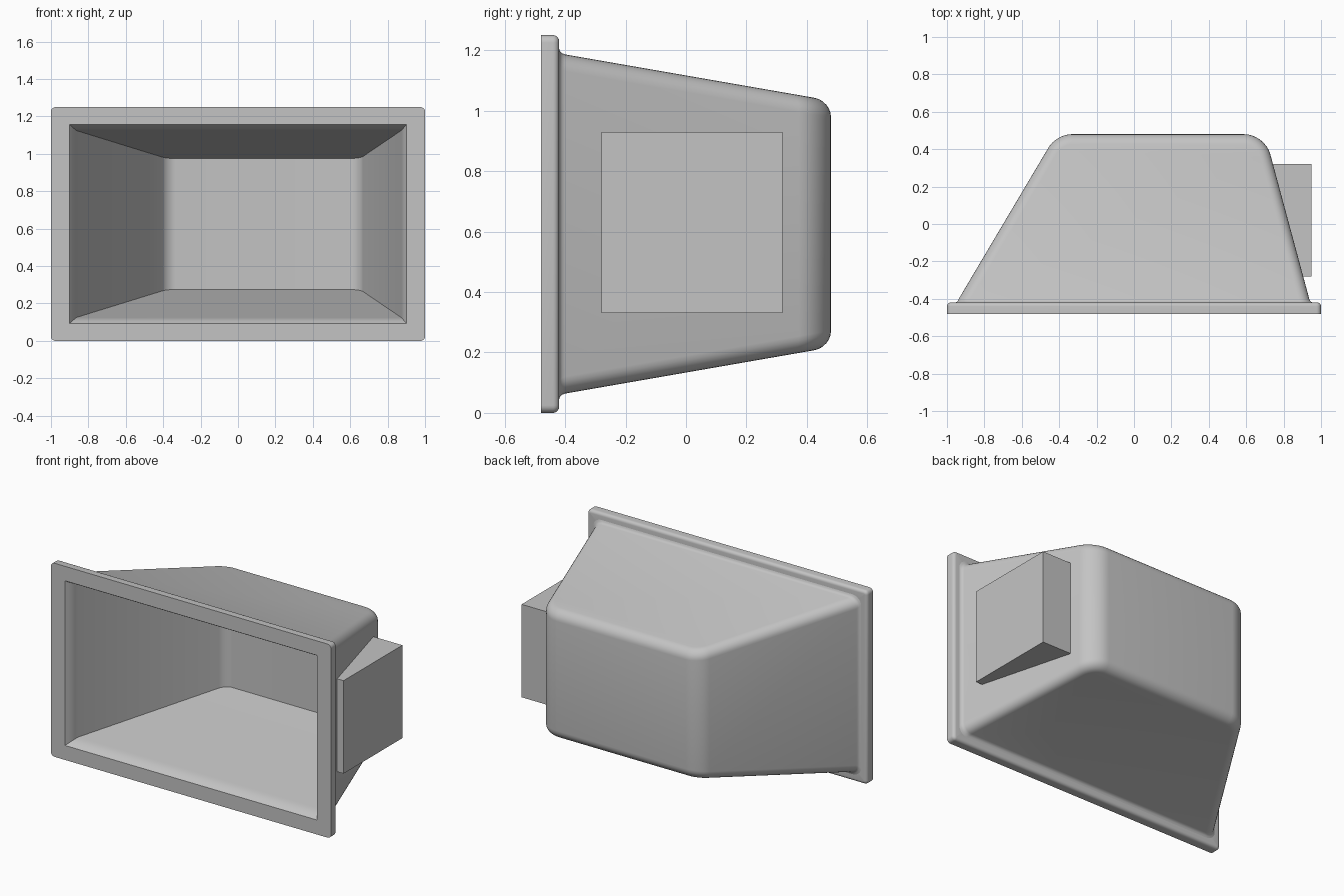
import bpy, bmesh, math

cube = bpy.data.objects.get("Cube")
if cube:
    bpy.data.objects.remove(cube, do_unlink=True)

grey = bpy.data.materials.new("light_grey")
grey.use_nodes = True
COLOUR = (0.55, 0.55, 0.55, 1)
grey.diffuse_color = COLOUR
grey.node_tree.nodes["Principled BSDF"].inputs["Base Color"].default_value = COLOUR

MID = 0.625        # height of the centre line
FRONT = -0.48
NECK = -0.40       # where the tapered walls start
WALL = 0.06


def finish(bm, name, smooth=True):
    mesh = bpy.data.meshes.new(name)
    bm.to_mesh(mesh)
    bm.free()
    mesh.materials.append(grey)
    ob = bpy.data.objects.new(name, mesh)
    bpy.context.collection.objects.link(ob)
    if smooth:
        bpy.ops.object.select_all(action='DESELECT')
        bpy.context.view_layer.objects.active = ob
        ob.select_set(True)
        bpy.ops.object.shade_smooth_by_angle(angle=math.radians(30))
    return ob


def rect(bm, y, left, right, half):
    return [bm.verts.new((x, y, MID + z)) for x, z in
            ((left, -half), (right, -half), (right, half), (left, half))]


def rounded_rect(bm, y, half_x, half_z, r, steps=5):
    ring = []
    for k, (sx, sz) in enumerate(((1, 1), (-1, 1), (-1, -1), (1, -1))):
        for i in range(steps + 1):
            a = math.pi / 2 * (k + i / steps)
            ring.append(bm.verts.new((sx * (half_x - r) + r * math.cos(a), y,
                                      MID + sz * (half_z - r) + r * math.sin(a))))
    return ring


def bridge(bm, a, b):
    n = len(a)
    for i in range(n):
        bm.faces.new((a[i], a[(i + 1) % n], b[(i + 1) % n], b[i]))


def round_back_uprights(bm, back, left_width, right_width):
    # the two upright back edges get a wide rounding, one width each
    pairs = [((back[0], back[3]), left_width), ((back[1], back[2]), right_width)]
    edges = [(bm.edges.get(p), w) for p, w in pairs]
    for edge, width in edges:
        bmesh.ops.bevel(bm, geom=[edge], offset=width, segments=8,
                        profile=0.5, affect='EDGES')


# Outer housing: tapered shell, rounded edges, fillet into the frame
bm = bmesh.new()
front = rect(bm, NECK, -0.937, 0.937, 0.561)
back = rect(bm, 0.48, -0.415, 0.70, 0.408)
bridge(bm, front, back)
bm.faces.new(back)
bmesh.ops.recalc_face_normals(bm, faces=bm.faces)
round_back_uprights(bm, back, 0.08, 0.11)
sharp = [e for e in bm.edges if e.calc_face_angle(0) > 0.6]
bmesh.ops.bevel(bm, geom=sharp, offset=0.055, segments=6, profile=0.5, affect='EDGES')
for y, grow in ((-0.41, 0.004), (-0.417, 0.007), (-0.421, 0.012)):
    rim = [e for e in bm.edges if e.is_boundary]
    new = bmesh.ops.extrude_edge_only(bm, edges=rim)["geom"]
    for v in (g for g in new if isinstance(g, bmesh.types.BMVert)):
        v.co.x += math.copysign(grow, v.co.x)
        v.co.z += math.copysign(grow, v.co.z - MID)
        v.co.y = y
bmesh.ops.recalc_face_normals(bm, faces=bm.faces)
finish(bm, "outer_housing")

# Inner liner: flared mouth, straight walls, flat back
bm = bmesh.new()
rings = [rect(bm, FRONT + 0.02 * i, -0.865 - d, 0.873 + d * 0.8, 0.5 + d * 0.9)
         for i, d in enumerate((0.035, 0.021, 0.011, 0.004, 0.0))]
back = rect(bm, 0.48 - WALL, -0.38, 0.652, 0.35)
rings.append(back)
for a, b in zip(rings, rings[1:]):
    bridge(bm, a, b)
bm.faces.new(back)
bmesh.ops.recalc_face_normals(bm, faces=bm.faces)
bmesh.ops.reverse_faces(bm, faces=bm.faces)
round_back_uprights(bm, back, 0.045, 0.06)
finish(bm, "inner_liner")

# Front frame: flat face, rounded outer back edge
bm = bmesh.new()
rings = [rounded_rect(bm, FRONT, 0.90, 0.5315, 0.001),
         rounded_rect(bm, FRONT, 1.0, MID, 0.025)]
R = 0.02
for i in range(6):
    a = math.pi / 2 * i / 5
    inset = R * (1 - math.cos(a))
    rings.append(rounded_rect(bm, -0.42 - R + R * math.sin(a),
                              1 - inset, MID - inset, 0.025 - inset))
rings.append(rounded_rect(bm, -0.42, 0.92, 0.55, 0.005))
for a, b in zip(rings, rings[1:]):
    bridge(bm, a, b)
bmesh.ops.recalc_face_normals(bm, faces=bm.faces)
if bm.faces[:][0].normal.y > 0:
    bmesh.ops.reverse_faces(bm, faces=bm.faces)
finish(bm, "front_frame")

# Side box: wedge sunk halfway into the sloping left wall
bm = bmesh.new()
bmesh.ops.create_cube(bm, size=1)
for v in bm.verts:
    outer = v.co.x > 0
    y = 0.02 + v.co.y * 0.6
    v.co = (0.95 if outer else 0.935 - 0.27 * (y - NECK) - WALL / 2, y,
            0.63 + v.co.z * 0.6)
finish(bm, "side_box", smooth=False)
